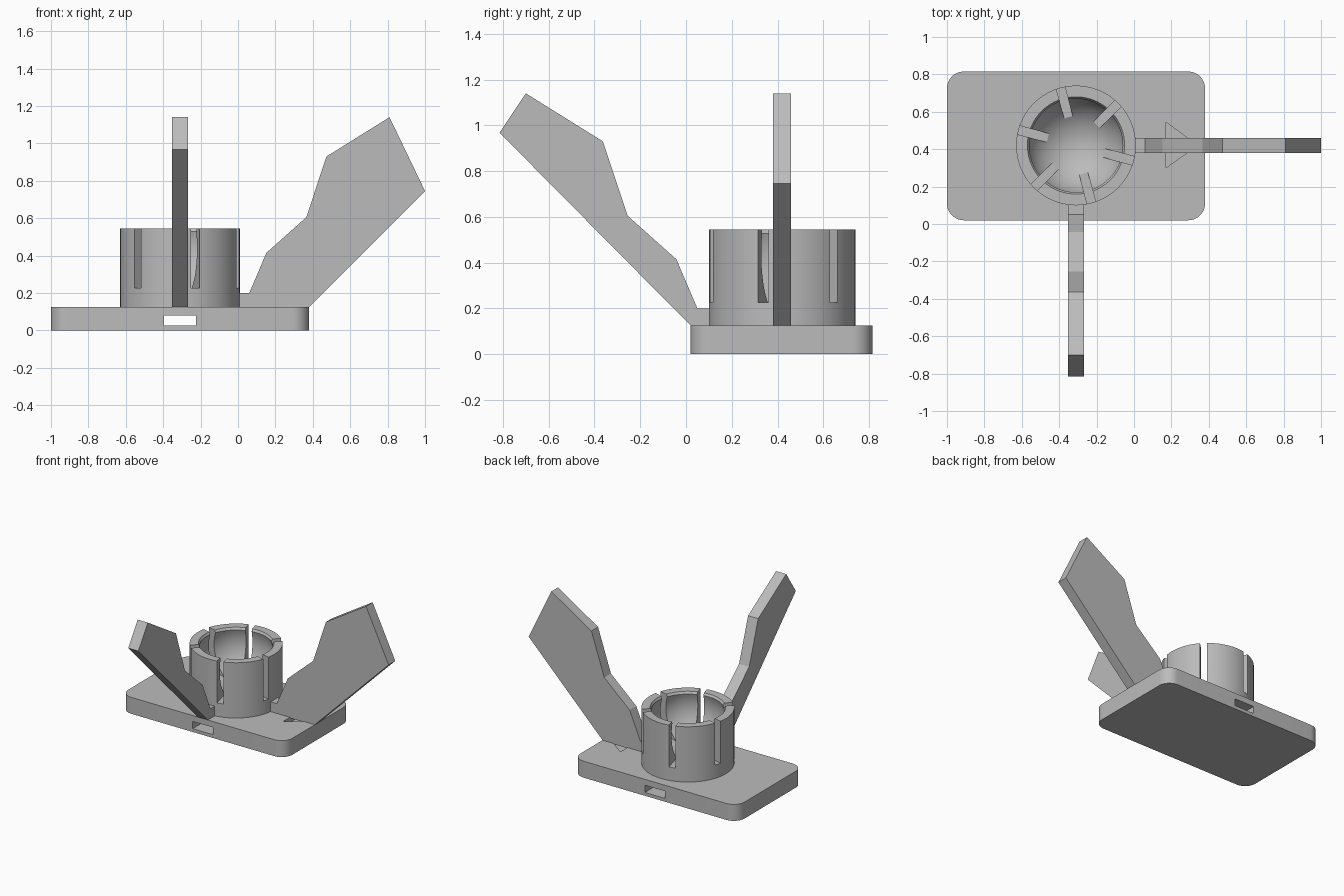
import bpy, bmesh, math
from mathutils import Matrix, Vector

old = bpy.data.objects.get("Cube")
if old:
    bpy.data.objects.remove(old, do_unlink=True)

grey = bpy.data.materials.new("plain grey")
grey.use_nodes = True
grey.diffuse_color = (0.5, 0.5, 0.5, 1)
grey.node_tree.nodes["Principled BSDF"].inputs["Base Color"].default_value = (0.5, 0.5, 0.5, 1)

CENTRE = Vector((-0.31, 0.42, 0))   # axis of the cup
TOP = 0.125                         # top of the base plate
SINK = 0.12                         # parts start just inside the plate


def finish(bm, name):
    bmesh.ops.recalc_face_normals(bm, faces=bm.faces)
    mesh = bpy.data.meshes.new(name)
    bm.to_mesh(mesh)
    bm.free()
    mesh.materials.append(grey)
    ob = bpy.data.objects.new(name, mesh)
    bpy.context.collection.objects.link(ob)
    return ob


def prism(name, points, offset):
    """Extrude a closed outline of 3D points along an offset."""
    bm = bmesh.new()
    face = bm.faces.new([bm.verts.new(p) for p in points])
    new = bmesh.ops.extrude_face_region(bm, geom=[face])["geom"]
    verts = [v for v in new if isinstance(v, bmesh.types.BMVert)]
    bmesh.ops.translate(bm, verts=verts, vec=offset)
    return finish(bm, name)


def box(name, lo, hi):
    outline = [(lo[0], lo[1], lo[2]), (hi[0], lo[1], lo[2]),
               (hi[0], hi[1], lo[2]), (lo[0], hi[1], lo[2])]
    return prism(name, outline, (0, 0, hi[2] - lo[2]))


def activate(ob):
    bpy.ops.object.select_all(action='DESELECT')
    ob.select_set(True)
    bpy.context.view_layer.objects.active = ob


def cut(ob, cutter):
    cutter.hide_render = True
    mod = ob.modifiers.new("cut", 'BOOLEAN')
    mod.operation = 'DIFFERENCE'
    mod.solver = 'EXACT'
    mod.object = cutter
    activate(ob)
    bpy.ops.object.modifier_apply(modifier=mod.name)
    bpy.data.objects.remove(cutter, do_unlink=True)


def smooth(ob):
    activate(ob)
    bpy.ops.object.shade_smooth_by_angle(angle=math.radians(30))


# Base plate with rounded upright corners
RADIUS = 0.09
outline = []
for cx, cy, start in ((0.38 - RADIUS, 0.815 - RADIUS, 0), (-1 + RADIUS, 0.815 - RADIUS, 90),
                      (-1 + RADIUS, 0.02 + RADIUS, 180), (0.38 - RADIUS, 0.02 + RADIUS, 270)):
    for i in range(13):
        a = math.radians(start + i * 7.5)
        outline.append((cx + RADIUS * math.cos(a), cy + RADIUS * math.sin(a), 0))
base = prism("base_plate", outline, (0, 0, TOP))

# Strap slot running through the plate, and the arrow pocket beside the cup
cut(base, box("strap_cutter", (-0.395, -0.1, 0.025), (-0.225, 0.95, 0.08)))
cut(base, prism("arrow_cutter", [(0.17, 0.30, 0.085), (0.34, 0.42, 0.085), (0.17, 0.545, 0.085)],
                (0, 0, 0.1)))
smooth(base)

# Cup: cylinder with a spherical socket and a chamfered lip
BALL, BALL_Z, RIM = 0.265, 0.44, 0.545
profile = [(0, SINK), (0.32, SINK), (0.32, RIM), (0.26, RIM)]
lip = math.asin((0.528 - BALL_Z) / BALL)
for i in range(25):
    a = lip + (-math.pi / 2 - lip) * i / 24
    profile.append((max(0, BALL * math.cos(a)), BALL_Z + BALL * math.sin(a)))
bm = bmesh.new()
verts = [bm.verts.new((r, 0, z)) for r, z in profile]
edges = [bm.edges.new(pair) for pair in zip(verts, verts[1:])]
bmesh.ops.spin(bm, geom=verts + edges, cent=(0, 0, 0), axis=(0, 0, 1),
               angle=math.tau, steps=96, use_merge=True)
bmesh.ops.remove_doubles(bm, verts=bm.verts, dist=0.0005)
bmesh.ops.translate(bm, verts=bm.verts, vec=CENTRE)
cup = finish(bm, "socket_cup")

# Six flex slots around the cup wall
for k in range(6):
    slot = box("slot_cutter", (0.08, -0.0235, 0.226), (0.4, 0.0235, 0.7))
    slot.data.transform(Matrix.Translation(CENTRE) @ Matrix.Rotation(math.radians(45 + 60 * k), 4, 'Z'))
    cut(cup, slot)
smooth(cup)

# Fins: one shared upper edge, different undersides (distance from cup axis, height)
UPPER = [(1.12, 1.14), (0.783, 0.93), (0.675, 0.605), (0.462, 0.415), (0.37, 0.2), (0.28, 0.2)]


def fin(name, foot, tip, turn, width, shift):
    shape = [(0.28, SINK), (foot, SINK), tip] + UPPER
    ob = prism(name, [(d, -width / 2, z) for d, z in shape], (0, width, 0))
    ob.data.transform(Matrix.Translation(CENTRE + Vector(shift)) @ Matrix.Rotation(turn, 4, 'Z'))


fin("left_fin", 0.685, (1.31, 0.745), 0, 0.08, (0, 0, 0))
fin("front_fin", 0.395, (1.235, 0.968), -math.pi / 2, 0.085, (0, 0, 0))
